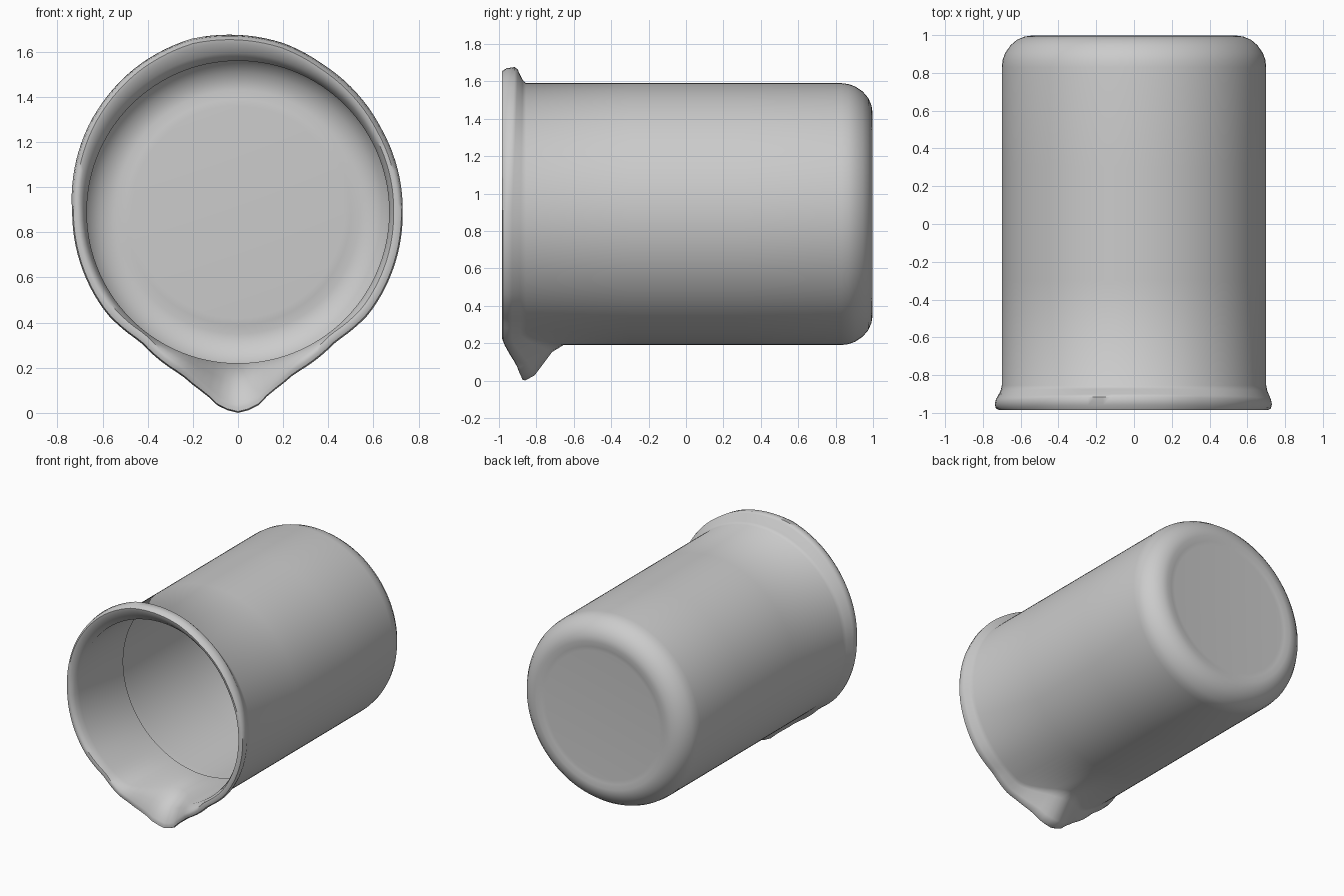
import bpy, bmesh, math

if "Cube" in bpy.data.objects:
    bpy.data.objects.remove(bpy.data.objects["Cube"])

SEG = 120          # divisions around the axis
CZ = 0.89          # height of the lying cylinder's axis

# Rim radius by angle in degrees: 0 is the spout tip (down), 180 the top, negative is -x
RIM = [(-180, .785), (-165, .795), (-145, .785), (-120, .765), (-90, .735), (-52, .735),
       (-37, .72), (-19, .765), (-10, .82), (-5, .873), (0, .89), (5, .873), (10, .815),
       (19, .76), (37, .72), (52, .735), (90, .73), (120, .735), (150, .755), (165, .775),
       (180, .785)]


def lookup(table, a):
    for (a0, v0), (a1, v1) in zip(table, table[1:]):
        if a <= a1:
            return v0 + (v1 - v0) * (a - a0) / (a1 - a0)
    return table[-1][1]


def section(deg):
    """(radius, y) profile from the base, along the outside, over the lip and inside."""
    rim = lookup(RIM, deg)
    t = max(0.0, 1 - abs(deg) / 26)
    t = t * t * (3 - 2 * t)                                    # spout amount
    top = max(0.0, -math.cos(math.radians(deg)))               # upper rim is thicker
    peak = -0.955 + 0.04 * top + 0.095 * t
    front = -0.985 + 0.11 * t
    foot = -0.855 + 0.2 * t
    return [(.47, .988), (.50, .99), (.54, .998), (.58, .992), (.62, .975), (.655, .945),
            (.682, .905), (.695, .87), (.70, .83), (.70, .3), (.70, -.3), (.70, foot),
            (.70 + (rim - .70) * .2, foot + (peak - foot) * .3),
            (.70 + (rim - .70) * .85, foot + (peak - foot) * .75),
            (rim, peak), (rim - .006, (peak + front) / 2 - .008),
            (rim - .022, front), (rim - .04, front + .004),
            (.67 + (rim - .71) * .45, front + .03 + .04 * t),
            (.67, -.92 + .25 * t), (.67, -.40)]


# Beaker shell: swept profile whose lip changes around the axis to form the spout
bm = bmesh.new()
columns = []
for j in range(SEG):
    deg = -180 + 360 * j / SEG
    s, c = math.sin(math.radians(deg)), math.cos(math.radians(deg))
    columns.append([bm.verts.new((r * s, y, CZ - r * c)) for r, y in section(deg)])

for j in range(SEG):
    a, b = columns[j], columns[(j + 1) % SEG]
    for i in range(len(a) - 1):
        bm.faces.new((a[i], b[i], b[i + 1], a[i + 1]))

# Slightly recessed base disc
bm.faces.new([col[0] for col in reversed(columns)])

mesh = bpy.data.meshes.new("beaker")
bm.to_mesh(mesh)
bm.free()
beaker = bpy.data.objects.new("beaker", mesh)
bpy.context.collection.objects.link(beaker)

# Smooth shading
bpy.context.view_layer.objects.active = beaker
beaker.select_set(True)
bpy.ops.object.shade_smooth_by_angle(angle=math.radians(50))
